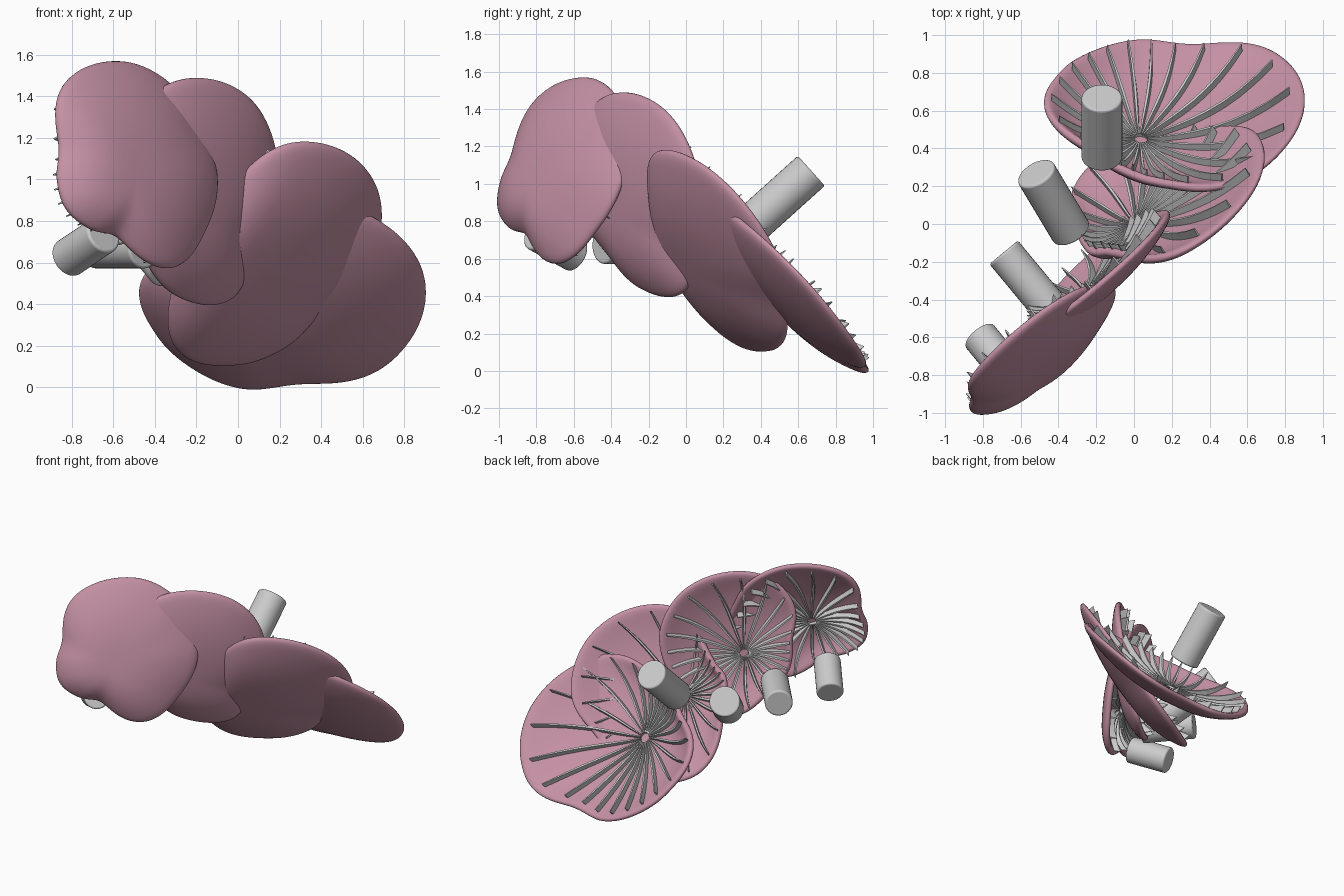
import bpy, bmesh, math
from mathutils import Vector

if "Cube" in bpy.data.objects:
    bpy.data.objects.remove(bpy.data.objects["Cube"])

pink = bpy.data.materials.new("cap_pink")
pink.diffuse_color = (0.55, 0.28, 0.37, 1)
pink.use_nodes = True
pink.node_tree.nodes["Principled BSDF"].inputs["Base Color"].default_value = pink.diffuse_color
GILLS = 24


def make_object(name, verts, faces):
    mesh = bpy.data.meshes.new(name)
    mesh.from_pydata(verts, [], faces)
    bm = bmesh.new()
    bm.from_mesh(mesh)
    bmesh.ops.recalc_face_normals(bm, faces=bm.faces)
    bm.to_mesh(mesh)
    bm.free()
    obj = bpy.data.objects.new(name, mesh)
    bpy.context.collection.objects.link(obj)
    return obj


def smooth_radius(radii, angle):
    """Periodic cubic interpolation of evenly spaced radii."""
    n = len(radii)
    s = (angle / math.tau % 1) * n
    i, t = int(s), s - int(s)
    p0, p1, p2, p3 = (radii[(i + j) % n] for j in (-1, 0, 1, 2))
    return p1 + .5 * t * (p2 - p0 + t * (2 * p0 - 5 * p1 + 4 * p2 - p3
                                         + t * (3 * (p1 - p2) + p3 - p0)))


def bowl(hub, radii, y0, a, b, depth, curl):
    """Shallow bowl whose rim lies on y = y0 + a*x + b*z, seen from the front.
    Returns surface(t, angle) and the normal of the domed side."""
    normal = Vector((a, -1, b)).normalized()
    mean = sum(radii) / len(radii)

    def surface(t, angle):
        rim = smooth_radius(radii, angle)
        r = t * (rim + .5 * (mean - rim) * (1 - t))   # rounder towards the hub
        x, z = hub[0] + r * math.cos(angle), hub[1] + r * math.sin(angle)
        y = y0 + a * x + b * z + curl * (x - .2) ** 2
        return Vector((x, y, z)) + normal * depth * (1 - t ** 2.8)
    return surface, normal


def make_cap(name, surface, around=60, rings=8):
    verts = [surface(0, 0)]
    for r in range(1, rings + 1):
        verts += [surface(r / rings, math.tau * i / around) for i in range(around)]
    faces = [(0, 1 + i, 1 + (i + 1) % around) for i in range(around)]
    for r in range(rings - 1):
        o, q = 1 + r * around, 1 + (r + 1) * around
        for i in range(around):
            j = (i + 1) % around
            faces.append((o + i, q + i, q + j, o + j))
    obj = make_object(name, verts, faces)
    obj.data.materials.append(pink)
    solid = obj.modifiers.new("thickness", 'SOLIDIFY')
    solid.thickness, solid.offset = .05, 0
    sub = obj.modifiers.new("smooth", 'SUBSURF')
    sub.levels = sub.render_levels = 2
    obj.data.shade_smooth()


def make_gills(name, surface, normal, steps=8):
    """Thin standing blades fanning out from the hub on the hollow side."""
    verts, faces = [], []
    for g in range(GILLS):
        base = len(verts)
        for s in range(steps + 1):
            f = s / steps
            t = .06 + .86 * f
            angle = math.tau * (g + .5) / GILLS + .04 * math.sin(math.pi * f)
            p = surface(t, angle)
            side = (surface(t, angle + .02) - surface(t, angle - .02)).normalized()
            w = .005 + .009 * math.sin(math.pi * (f * .9 + .05))
            foot, top = p - normal * .01, p - normal * (.05 + .03 * f)
            verts += [foot - side * w, foot + side * w, top + side * w / 2, top - side * w / 2]
        for s in range(steps):
            o = base + 4 * s
            for j in range(4):
                k = (j + 1) % 4
                faces.append((o + j, o + k, o + 4 + k, o + 4 + j))
        e = base + 4 * steps
        faces += [(base + 3, base + 2, base + 1, base), (e, e + 1, e + 2, e + 3)]
    make_object(name, verts, faces)


def make_stem(name, tip, axis, length, radius):
    bpy.ops.mesh.primitive_cylinder_add(
        vertices=32, radius=radius, depth=length,
        location=Vector(tip) - axis * length / 2,
        rotation=axis.to_track_quat('Z', 'Y').to_euler())
    obj = bpy.context.object
    obj.name = name
    bevel = obj.modifiers.new("soft_edge", 'BEVEL')
    bevel.width, bevel.segments = .012, 3
    bevel.limit_method = 'ANGLE'
    bpy.ops.object.shade_smooth_by_angle(angle=math.radians(40))


def fungus(label, hub, radii, plane, tip, depth=.12, curl=0, length=.43, radius=.108, droop=0):
    """One fungus: cap, gills, and a stem roughly square to the cap."""
    surface, normal = bowl(hub, radii, *plane, depth, curl)
    make_cap(label + "_cap", surface)
    make_gills(label + "_gills", surface, normal)
    axis = (-normal - Vector((0, 0, droop))).normalized()
    make_stem(label + "_stem", tip, axis, length, radius)


# Cluster of four, from the upper left down to the lower right
fungus("upper", (-.58, 1.0),
       (.475, .46, .52, .57, .53, .33, .295, .29, .275, .28, .50, .485),
       (-.60, .82, .35), (-.82, -.59, .62), length=.30, radius=.095, droop=.15)
fungus("middle_upper", (-.30, .87),
       (.45, .55, .64, .61, .45, .28, .25, .27, .30, .43, .52, .41),
       (.11, .83, -.185), (-.69, -.15, .67), length=.38, radius=.098, droop=.14)
fungus("middle_lower", (-.03, .65),
       (.69, .77, .62, .32, .22, .23, .25, .33, .54, .54, .52, .52),
       (.55, .60, -.72), (-.52, .27, .80), depth=.13)
fungus("lower", (.03, .51),
       (.88, .67, .40, .30, .28, .32, .50, .49, .48, .51, .56, .80),
       (.975, 0, -.90), (-.17, .67, 1.07), depth=.14, curl=.2)
